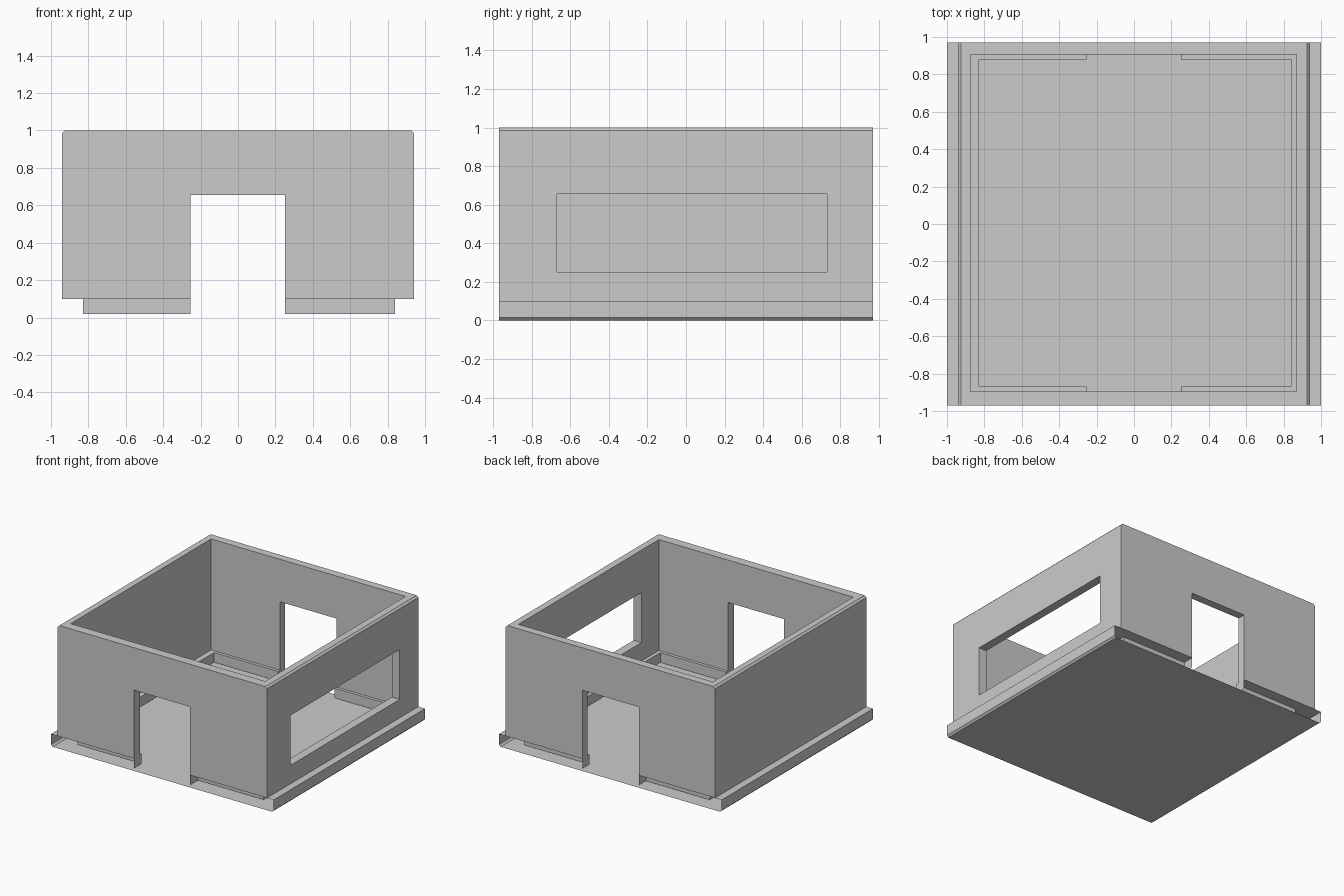
import bpy, bmesh

if "Cube" in bpy.data.objects:
    bpy.data.objects.remove(bpy.data.objects["Cube"])

DOOR_L, DOOR_R, DOOR_TOP = -0.255, 0.25, 0.655
LEDGE, FOOT = 0.10, 0.02


def finish(name, bm):
    mesh = bpy.data.meshes.new(name)
    bm.to_mesh(mesh)
    bm.free()
    obj = bpy.data.objects.new(name, mesh)
    bpy.context.collection.objects.link(obj)
    return obj


def extrude_y(name, profile, closed, y0=-0.97, y1=0.97):
    """Sweep an x-z profile along y; capped only when closed."""
    bm = bmesh.new()
    a = [bm.verts.new((x, y0, z)) for x, z in profile]
    b = [bm.verts.new((x, y1, z)) for x, z in profile]
    n = len(profile)
    for i in range(n if closed else n - 1):
        j = (i + 1) % n
        bm.faces.new((a[i], a[j], b[j], b[i]))
    if closed:
        bm.faces.new(a[::-1])
        bm.faces.new(b)
    bmesh.ops.recalc_face_normals(bm, faces=bm.faces)
    return finish(name, bm)


def box(name, x0, x1, y0, y1, z0, z1):
    return extrude_y(name, [(x0, z0), (x1, z0), (x1, z1), (x0, z1)], True, y0, y1)


def cut(target, cutter):
    mod = target.modifiers.new("cut", 'BOOLEAN')
    mod.operation, mod.solver, mod.object = 'DIFFERENCE', 'EXACT', cutter
    bpy.context.view_layer.objects.active = target
    bpy.ops.object.modifier_apply(modifier=mod.name)
    bpy.data.objects.remove(cutter)


# Walls: chamfered block, hollowed, with two doorways and one window
half = [(0.94, LEDGE), (0.94, 0.985), (0.925, 1.0)]
walls = extrude_y("walls", half + [(-x, z) for x, z in reversed(half)], True)
cut(walls, box("room_cutter", -0.875, 0.87, -0.895, 0.905, -0.5, 1.5))
cut(walls, box("door_cutter", DOOR_L, DOOR_R, -1.5, 1.5, -0.5, DOOR_TOP))
cut(walls, box("window_cutter", 0.6, 1.5, -0.67, 0.73, 0.25, 0.655))

# Floor: open-ended channel sheet with raised side kerbs
kerb = [(0.93, LEDGE), (1.0, LEDGE), (1.0, 0.015), (0.985, 0.0)]
extrude_y("floor", kerb + [(-x, z) for x, z in reversed(kerb)], False)

# Skirting: sheet along each side of the doorways, with ledge and jamb returns
bm = bmesh.new()
for door_x, side_in, side_out in ((DOOR_L, -0.83, -0.875), (DOOR_R, 0.84, 0.87)):
    inner = [(door_x, -0.97), (door_x, -0.87), (side_in, -0.87),
             (side_in, 0.88), (door_x, 0.88), (door_x, 0.97)]
    outer = [(door_x, -0.895), (side_out, -0.895),
             (side_out, 0.905), (door_x, 0.905)]
    low = [bm.verts.new((x, y, FOOT)) for x, y in inner]
    top = [bm.verts.new((x, y, LEDGE)) for x, y in inner]
    rim = [bm.verts.new((x, y, LEDGE)) for x, y in outer]
    for i in range(5):
        bm.faces.new((low[i], low[i + 1], top[i + 1], top[i]))
    for i in range(3):
        bm.faces.new((top[i + 1], top[i + 2], rim[i + 1], rim[i]))
bmesh.ops.recalc_face_normals(bm, faces=bm.faces)
finish("skirting", bm)
